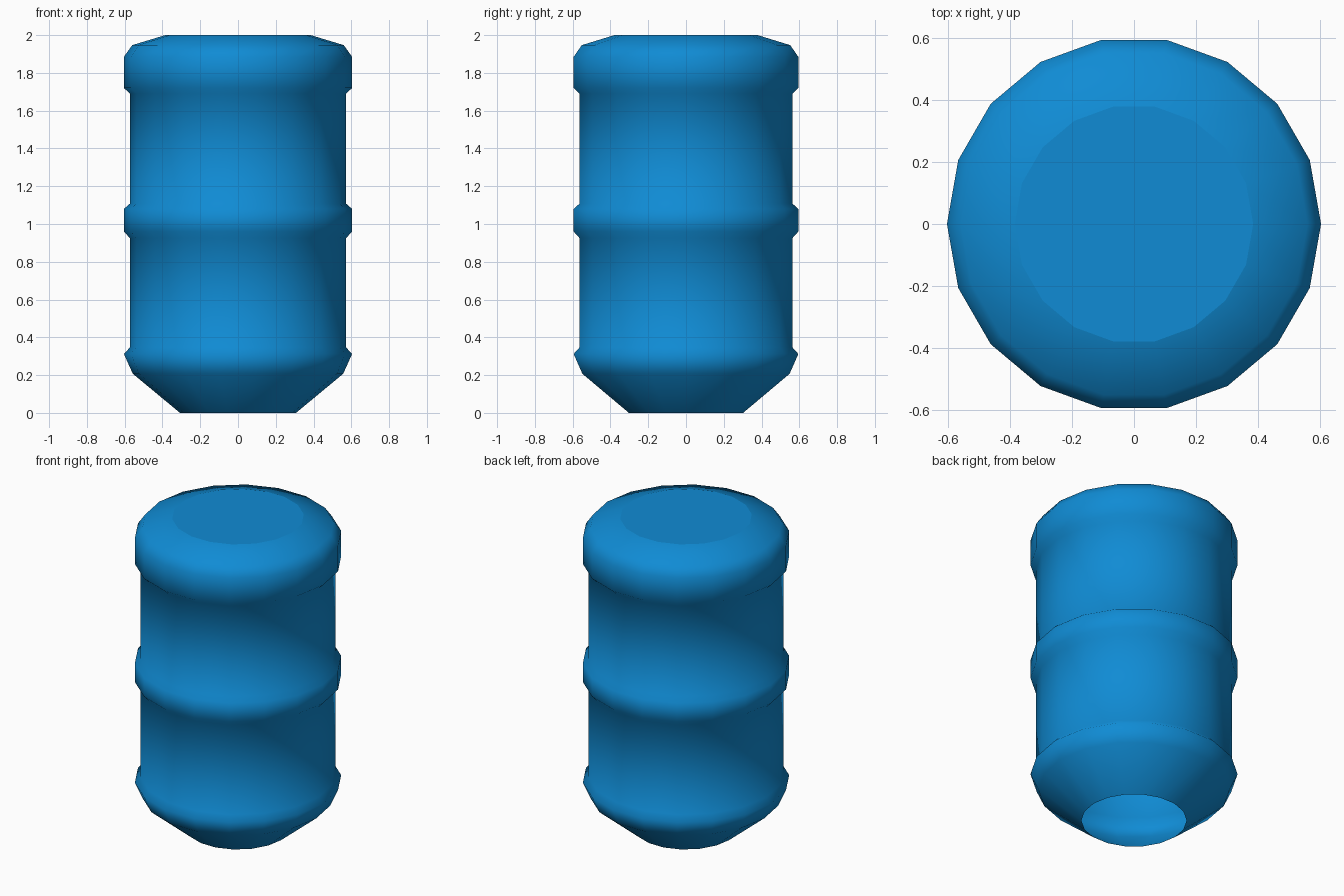
import bpy, bmesh, math

if "Cube" in bpy.data.objects:
    bpy.data.objects.remove(bpy.data.objects["Cube"])

SIDES = 18

blue = bpy.data.materials.new("barrel blue")
blue.diffuse_color = (0.005, 0.26, 0.66, 1.0)
blue.use_nodes = True
blue.node_tree.nodes["Principled BSDF"].inputs["Base Color"].default_value = blue.diffuse_color

# Half profile of the barrel (radius, height), from the open foot to the lid rim
profile = [
    (0.307, 0.0), (0.557, 0.207), (0.604, 0.312), (0.572, 0.347),   # tapered foot, low rib
    (0.572, 0.925), (0.604, 0.96), (0.604, 1.08), (0.572, 1.108),   # middle rib
    (0.572, 1.69), (0.604, 1.72), (0.604, 1.885),                   # upper band
    (0.56, 1.947), (0.385, 2.0),                                    # rounded shoulder
]

bm = bmesh.new()
rings = []
for r, z in profile:
    rings.append([bm.verts.new((r * math.cos(2 * math.pi * i / SIDES),
                                r * math.sin(2 * math.pi * i / SIDES), z))
                  for i in range(SIDES)])

# Smooth side walls
for low, high in zip(rings, rings[1:]):
    for i in range(SIDES):
        j = (i + 1) % SIDES
        bm.faces.new((low[i], low[j], high[j], high[i])).smooth = True

# Flat lid with a crisp edge; the underside stays open
lid = bm.faces.new(rings[-1])
lid.smooth = False
for e in lid.edges:
    e.smooth = False

mesh = bpy.data.meshes.new("barrel")
bm.to_mesh(mesh)
bm.free()
mesh.materials.append(blue)
barrel = bpy.data.objects.new("barrel", mesh)
bpy.context.collection.objects.link(barrel)
